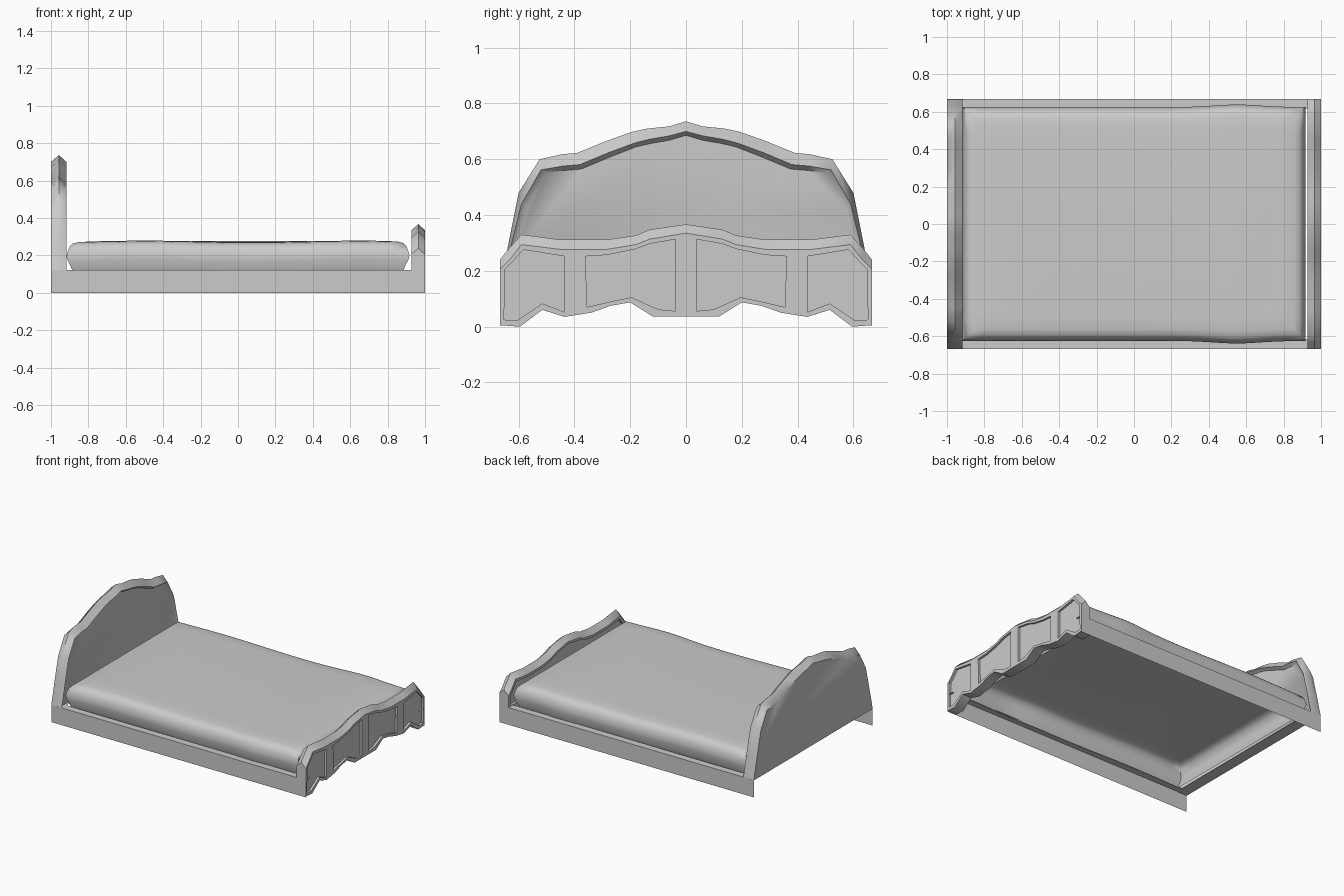
import bpy, bmesh, math

if "Cube" in bpy.data.objects:
    bpy.data.objects.remove(bpy.data.objects["Cube"])


def make(name, loops, cap_start=True, cap_end=True, closed=True, smooth=45):
    """Skin a stack of equal-length vertex loops, optionally capping the ends."""
    bm = bmesh.new()
    rows = [[bm.verts.new(p) for p in loop] for loop in loops]
    n = len(rows[0])
    for a, b in zip(rows, rows[1:]):
        for i in range(n if closed else n - 1):
            j = (i + 1) % n
            bm.faces.new((a[i], a[j], b[j], b[i]))
    if cap_start:
        bm.faces.new(rows[0][::-1])
    if cap_end:
        bm.faces.new(rows[-1])
    bmesh.ops.recalc_face_normals(bm, faces=bm.faces)
    me = bpy.data.meshes.new(name)
    bm.to_mesh(me)
    bm.free()
    ob = bpy.data.objects.new(name, me)
    bpy.context.collection.objects.link(ob)
    if smooth:
        bpy.context.view_layer.objects.active = ob
        bpy.ops.object.select_all(action='DESELECT')
        ob.select_set(True)
        bpy.ops.object.shade_smooth_by_angle(angle=math.radians(smooth))
    return ob


def mirror(half):
    """Half outline (y >= 0, starting on the centre line) to full outline."""
    return half + [(-y, z) for y, z in reversed(half) if y > 0]


def at(x, outline):
    return [(x, y, z) for y, z in outline]


def cut(target, outline, x0, x1):
    """Sink a panel of the given outline into a board."""
    c = make("panel_cutter", [at(x0, outline), at(x1, outline)], smooth=0)
    c.hide_render = True
    m = target.modifiers.new("panel", 'BOOLEAN')
    m.operation, m.solver, m.object = 'DIFFERENCE', 'EXACT', c
    bpy.context.view_layer.objects.active = target
    bpy.ops.object.modifier_apply(modifier=m.name)
    bpy.data.objects.remove(c)


# Headboard: ridged rim, recessed front panel, flat back
ridge = mirror([(0, .736), (.06, .718), (.14, .71), (.195, .698), (.287, .665), (.39, .623),
                (.445, .618), (.525, .60), (.60, .48), (.64, .28), (.667, .12)])
face = mirror([(0, .70), (.06, .684), (.13, .672), (.185, .658), (.28, .623), (.38, .581),
               (.44, .576), (.52, .562), (.59, .44), (.632, .27), (.667, .12)])
inner = mirror([(0, .686), (.06, .668), (.13, .656), (.18, .644), (.275, .607), (.375, .565),
                (.435, .56), (.50, .552), (.572, .427), (.612, .26), (.64, .12)])
make("headboard", [at(-1, face), at(-.958, ridge), at(-.917, face),
                   at(-.938, inner)])

# Footboard: ridged top, scalloped bottom
under = [(.667, .005), (.595, 0), (.515, .06), (.435, .035), (.34, .05),
         (.27, .075), (.20, .087), (.12, .037)]


def foot_outline(top):
    half = top + under
    return half + [(0, .037)] + [(-y, z) for y, z in reversed(half) if y > 0]


f_ridge = foot_outline([(0, .367), (.13, .348), (.18, .327), (.284, .312),
                        (.45, .312), (.59, .33), (.635, .28), (.667, .24)])
f_face = foot_outline([(0, .335), (.13, .314), (.18, .294), (.284, .277),
                       (.45, .277), (.59, .294), (.632, .24), (.667, .205)])
footboard = make("footboard", [at(.927, f_face), at(.964, f_ridge), at(1, f_face)])

# Four recessed outside panels and one inside panel
outer_panel = [(.65, .205), (.622, .232), (.583, .276), (.435, .252), (.435, .052),
               (.515, .083), (.607, .022), (.652, .025)]
centre_panel = [(.36, .252), (.284, .257), (.185, .277), (.13, .297), (.038, .313),
                (.038, .056), (.10, .062), (.195, .105), (.27, .09), (.355, .07)]
for p in (outer_panel, centre_panel):
    for s in (1, -1):
        cut(footboard, [(s * y, z) for y, z in p], .985, 1.05)
inside = mirror([(0, .318), (.13, .297), (.18, .277), (.284, .26), (.45, .26),
                 (.58, .274), (.615, .23), (.64, .20), (.64, .125)])
cut(footboard, inside, .88, .945)

# Side rails: thin outer board with a narrow top ledge
for s, side in ((-1, "front"), (1, "back")):
    prof = [(s * .667, 0), (s * .667, .122), (s * .617, .122)]
    make(side + "_side_rail", [at(-1, prof), at(1, prof)],
         cap_start=False, cap_end=False, closed=False)

# Mattress: open-bottomed soft shell with square corners and a gentle wave
N, M = 24, 12
rim = ([(-1 + 2 * i / N, -1) for i in range(N)] + [(1, -1 + 2 * i / M) for i in range(M)]
       + [(1 - 2 * i / N, 1) for i in range(N)] + [(-1, 1 - 2 * i / M) for i in range(M)])


def mattress_loop(z, dx, dy):
    pts = []
    for u, v in rim:
        x = u * (.917 - dx)
        bulge = .014 * math.exp(-((x - .55) / .17) ** 2)
        wave = .004 * math.sin(5.5 * x + 4.3)
        pts.append((x, v * (.625 - dy + bulge), z + wave))
    return pts


make("mattress", [mattress_loop(*ring) for ring in
                  ((.108, .037, .021), (.125, .03, .014), (.15, .02, .007), (.175, .007, .002),
                   (.198, 0, 0), (.225, .007, .006), (.25, .017, .017), (.265, .032, .035),
                   (.272, .06, .065), (.275, .13, .13))],
     cap_start=False, smooth=60)
